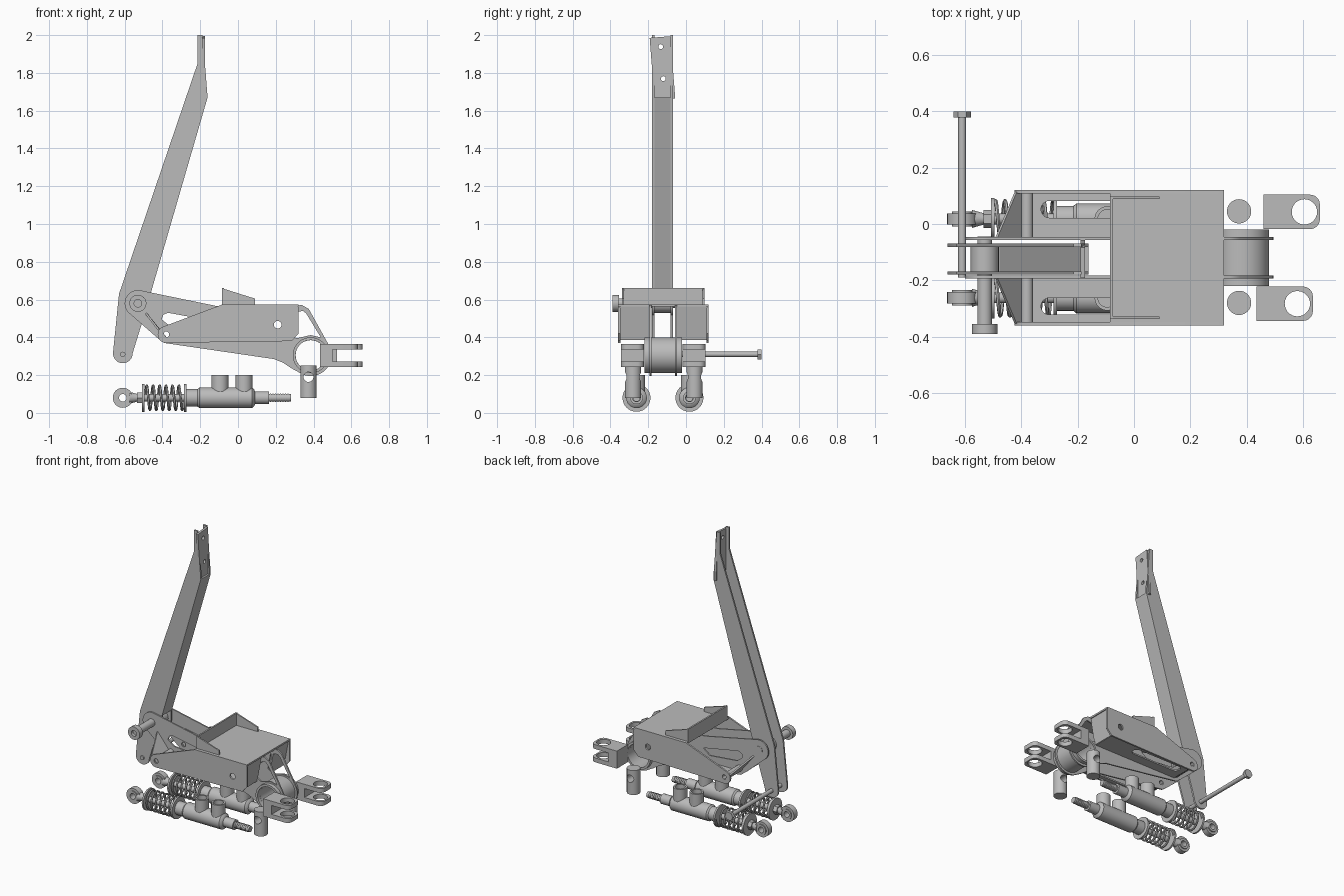
import bpy, bmesh, math

if "Cube" in bpy.data.objects:
    bpy.data.objects.remove(bpy.data.objects["Cube"])

YC = -0.12                      # mirror plane of the bracket
grey = bpy.data.materials.new("plain grey")
grey.diffuse_color = (0.5, 0.5, 0.5, 1)
grey.use_nodes = True
grey.node_tree.nodes["Principled BSDF"].inputs["Base Color"].default_value = grey.diffuse_color


def arc(cx, cy, r, a0, a1, n=16):
    return [(cx + r * math.cos(math.radians(a0 + (a1 - a0) * i / n)),
             cy + r * math.sin(math.radians(a0 + (a1 - a0) * i / n))) for i in range(n + 1)]


def circle(cx, cy, r, n=28):
    return arc(cx, cy, r, 0, 360, n)[:-1]


def to_mesh(o):
    bpy.context.view_layer.update()
    bpy.ops.object.select_all(action='DESELECT')
    o.select_set(True)
    bpy.context.view_layer.objects.active = o
    bpy.ops.object.convert(target='MESH')
    o = bpy.context.view_layer.objects.active
    o.data.materials.clear()
    o.data.materials.append(grey)
    return o


def plate(name, outline, at, thick, holes=(), axis='y'):
    """Flat plate with holes; outline in xz (axis y) or xy (axis z)."""
    cu = bpy.data.curves.new(name, 'CURVE')
    cu.dimensions, cu.fill_mode, cu.extrude = '2D', 'BOTH', thick / 2
    for pts in [outline, *holes]:
        sp = cu.splines.new('POLY')
        sp.points.add(len(pts) - 1)
        for p, (a, b) in zip(sp.points, pts):
            p.co = (a, b, 0, 1)
        sp.use_cyclic_u = True
    o = bpy.data.objects.new(name, cu)
    bpy.context.collection.objects.link(o)
    if axis == 'y':
        o.rotation_euler.x = math.pi / 2
        o.location.y = at
    else:
        o.location.z = at
    return to_mesh(o)


def add_mesh(name, bm):
    bmesh.ops.recalc_face_normals(bm, faces=bm.faces)
    me = bpy.data.meshes.new(name)
    bm.to_mesh(me)
    bm.free()
    me.materials.append(grey)
    o = bpy.data.objects.new(name, me)
    bpy.context.collection.objects.link(o)
    return o


def lathe(name, prof, axis, loc, seg=32, hollow=False):
    """Turned part; prof is (height along axis, radius)."""
    bm = bmesh.new()
    rings = []
    for h, r in prof:
        ring = []
        for i in range(seg):
            a = 2 * math.pi * i / seg
            c, s = r * math.cos(a), r * math.sin(a)
            v = {'x': (h, c, s), 'y': (c, h, s), 'z': (c, s, h)}[axis]
            ring.append(bm.verts.new([v[k] + loc[k] for k in range(3)]))
        rings.append(ring)
    pairs = list(zip(rings, rings[1:])) + ([(rings[-1], rings[0])] if hollow else [])
    for p, q in pairs:
        for i in range(seg):
            j = (i + 1) % seg
            bm.faces.new((p[i], p[j], q[j], q[i]))
    if not hollow:
        bm.faces.new(rings[0])
        bm.faces.new(rings[-1])
    return add_mesh(name, bm)


def rod(name, h0, h1, r, axis, loc, seg=32):
    return lathe(name, [(h0, r), (h1, r)], axis, loc, seg)


def tube(name, h0, h1, ro, ri, axis, loc, seg=32):
    return lathe(name, [(h0, ri), (h0, ro), (h1, ro), (h1, ri)], axis, loc, seg, True)


def sheet(name, verts, thick=0.01):
    bm = bmesh.new()
    bm.faces.new([bm.verts.new(v) for v in verts])
    o = add_mesh(name, bm)
    m = o.modifiers.new("thickness", 'SOLIDIFY')
    m.thickness, m.offset = thick, 0
    return to_mesh(o)


def box(name, x0, x1, y0, y1, z0, z1):
    return plate(name, [(x0, z0), (x1, z0), (x1, z1), (x0, z1)], (y0 + y1) / 2, y1 - y0)


# Pedal arm: a channel open to the left
side = ([(-0.214, 2.0), (-0.187, 2.0), (-0.161, 1.67), (-0.46, 0.64)]
        + arc(-0.53, 0.58, 0.07, 10, -60, 6)
        + arc(-0.61, 0.315, 0.052, 0, -180) + [(-0.63, 0.63), (-0.214, 1.85)])
for s in (1, -1):
    plate("pedal_side", side, YC - 0.005 + s * 0.049, 0.012,
          [circle(-0.53, 0.58, 0.025), circle(-0.61, 0.31, 0.013)])
lower = plate("pedal_web", [(-0.161, 1.67), (-0.46, 0.64), (-0.478, 0.64), (-0.179, 1.67)], YC - 0.005, 0.108)
top = plate("pedal_pad_mount", [(-0.118, 1.67), (-0.118, 2.0), (-0.228, 2.0), (-0.228, 1.67)][::1], 0, 0.018)
bpy.data.objects.remove(top)
pad = plate("pedal_pad_mount", [(-0.18, -0.165), (-0.07, -0.165), (-0.07, 0.166), (-0.18, 0.166)], 0, 0.016,
            [circle(-0.125, 0.115, 0.013), circle(-0.125, -0.055, 0.013)], axis='z')
pad.rotation_euler = (math.pi / 2, math.radians(-4.5), math.pi / 2)
pad.location = (-0.182, 0, 1.834)
tube("pedal_pivot_sleeve", -0.17, -0.08, 0.05, 0.025, 'y', (-0.53, 0, 0.58))

# Pivot bolt and long pushrod bolt
lathe("pivot_bolt", [(-0.37, 0.02), (-0.39, 0.02), (-0.39, 0.045), (-0.355, 0.045), (-0.355, 0.026), (-0.045, 0.026)],
      'y', (-0.53, 0, 0.58))
rod("long_bolt", -0.19, 0.385, 0.014, 'y', (-0.61, 0, 0.31), 20)
rod("long_bolt_head", 0.378, 0.4, 0.031, 'y', (-0.61, 0, 0.31), 6)

# Bracket plates
inner = (arc(-0.53, 0.58, 0.07, 80, 225) + [(-0.43, 0.4), (-0.39, 0.37), (0.19, 0.285), (0.24, 0.265), (0.285, 0.235)]
         + arc(0.385, 0.305, 0.11, -125, 30) + [(0.375, 0.55), (0.34, 0.57), (-0.11, 0.565)])
inner_holes = [circle(0.385, 0.305, 0.08), circle(0.21, 0.467, 0.02), circle(-0.38, 0.415, 0.016),
               circle(-0.53, 0.58, 0.025),
               [(0.27, 0.42), (0.29, 0.53), (0.345, 0.54), (0.362, 0.525), (0.438, 0.4), (0.385, 0.412), (0.31, 0.395)],
               [(-0.405, 0.495), (-0.395, 0.52), (-0.37, 0.53), (-0.1, 0.48), (-0.15, 0.44), (-0.36, 0.46)]]
outer = (arc(-0.38, 0.415, 0.045, 115, 260) + [(0.285, 0.38), (0.32, 0.42), (0.32, 0.56), (0.305, 0.575), (-0.08, 0.575)])
outer_holes = [circle(0.21, 0.467, 0.02), circle(-0.38, 0.415, 0.016)]
for s in (1, -1):
    def y(off):
        return YC + s * off
    plate("inner_bracket_plate", inner, y(0.068), 0.01, inner_holes)
    plate("outer_bracket_plate", outer, y(0.234), 0.012, outer_holes)
    lo, hi = sorted((y(0.068), y(0.234)))
    tube("cross_tube", lo, hi, 0.022, 0.016, 'y', (-0.38, 0, 0.415), 20)
    sheet("gusset", [(-0.49, y(0.068), 0.53), (-0.38, y(0.068), 0.395), (-0.38, y(0.234), 0.395), (-0.42, y(0.234), 0.44)])
    sheet("end_wall", [(0.31, lo, 0.57), (0.31, hi, 0.57), (0.275, hi, 0.387), (0.275, lo, 0.387)])
    slot = arc(-0.3, y(0.172), 0.03, 90, 270) + arc(0.02, y(0.172), 0.03, -90, 90)
    plate("floor", [(-0.37, lo), (0.275, lo), (0.275, hi), (-0.37, hi)], 0.39, 0.01, [slot], 'z')
    # Heel lip sides
    plate("lip_side", [(-0.085, 0.575), (0.09, 0.575), (0.09, 0.605), (-0.085, 0.66)], y(0.213), 0.01)
box("top_plate", -0.085, 0.32, -0.36, 0.12, 0.563, 0.575)
box("lip_wall", -0.085, -0.074, -0.338, 0.098, 0.575, 0.66)

# Pivot housing
tube("balance_tube", -0.22, -0.02, 0.095, 0.08, 'y', (0.385, 0, 0.305), 48)

# Clevises and barrel nuts
for cx, cy, by in ((0.46, 0.043, 0.045), (0.435, -0.283, -0.28)):
    box("clevis_block", cx, cx + 0.065, cy - 0.061, cy + 0.061, 0.243, 0.365)
    tongue = ([(cx + 0.05, cy - 0.061)] + arc(cx + 0.165, cy - 0.026, 0.035, -90, 0, 6)
              + arc(cx + 0.165, cy + 0.026, 0.035, 0, 90, 6) + [(cx + 0.05, cy + 0.061)])
    for z in (0.258, 0.35):
        plate("clevis_prong", tongue, z, 0.03, [circle(cx + 0.145, cy, 0.045)], 'z')
    nut = rod("barrel_nut", 0.08, 0.25, 0.043, 'z', (0.373, by, 0))
    cut = rod("nut_cutter", -0.1, 0.1, 0.026, 'y', (0.373, by, 0.19), 24)
    m = nut.modifiers.new("cross hole", 'BOOLEAN')
    m.operation, m.object = 'DIFFERENCE', cut
    to_mesh(nut)
    bpy.data.objects.remove(cut)

# Master cylinders with return springs
for cy in (0.018, -0.262):
    c = (0, cy, 0.08)
    tube("rod_eye", -0.02, 0.02, 0.053, 0.036, 'y', (-0.61, cy, 0.08))
    tube("rod_eye_ball", -0.027, 0.027, 0.036, 0.02, 'y', (-0.61, cy, 0.08))
    lathe("rod_neck", [(-0.575, 0.032), (-0.53, 0.019), (-0.27, 0.019)], 'x', c, 20)
    rod("jam_nut", -0.535, -0.507, 0.032, 'x', c, 6)
    for x in (-0.507, -0.285):
        rod("spring_washer", x, x + 0.012, 0.074, 'x', c, 40)
    cu = bpy.data.curves.new("return_spring", 'CURVE')
    cu.dimensions, cu.bevel_depth, cu.bevel_resolution = '3D', 0.007, 1
    sp = cu.splines.new('POLY')
    n = 6 * 20
    sp.points.add(n)
    for i, p in enumerate(sp.points):
        a = 2 * math.pi * i / 20
        p.co = (-0.492 + 0.205 * i / n, cy + 0.064 * math.cos(a), 0.08 + 0.064 * math.sin(a), 1)
    spring = bpy.data.objects.new("return_spring", cu)
    bpy.context.collection.objects.link(spring)
    to_mesh(spring)
    lathe("cylinder_body", [(-0.28, 0.046), (-0.215, 0.046), (-0.205, 0.055), (0.075, 0.055), (0.085, 0.046), (0.09, 0.034),
                            (0.165, 0.034), (0.165, 0.02), (0.28, 0.02)], 'x', c)
    for i in range(8):
        rod("thread", 0.17 + i * 0.013, 0.176 + i * 0.013, 0.023, 'x', c, 20)
    for px in (-0.095, 0.032):
        lathe("fluid_port", [(0.08, 0.045), (0.2, 0.045), (0.2, 0.033), (0.15, 0.033)], 'z', (px, cy, 0))

# Smooth round parts, keep edges sharp
bpy.ops.object.select_all(action='SELECT')
bpy.ops.object.shade_smooth_by_angle(angle=math.radians(35))
